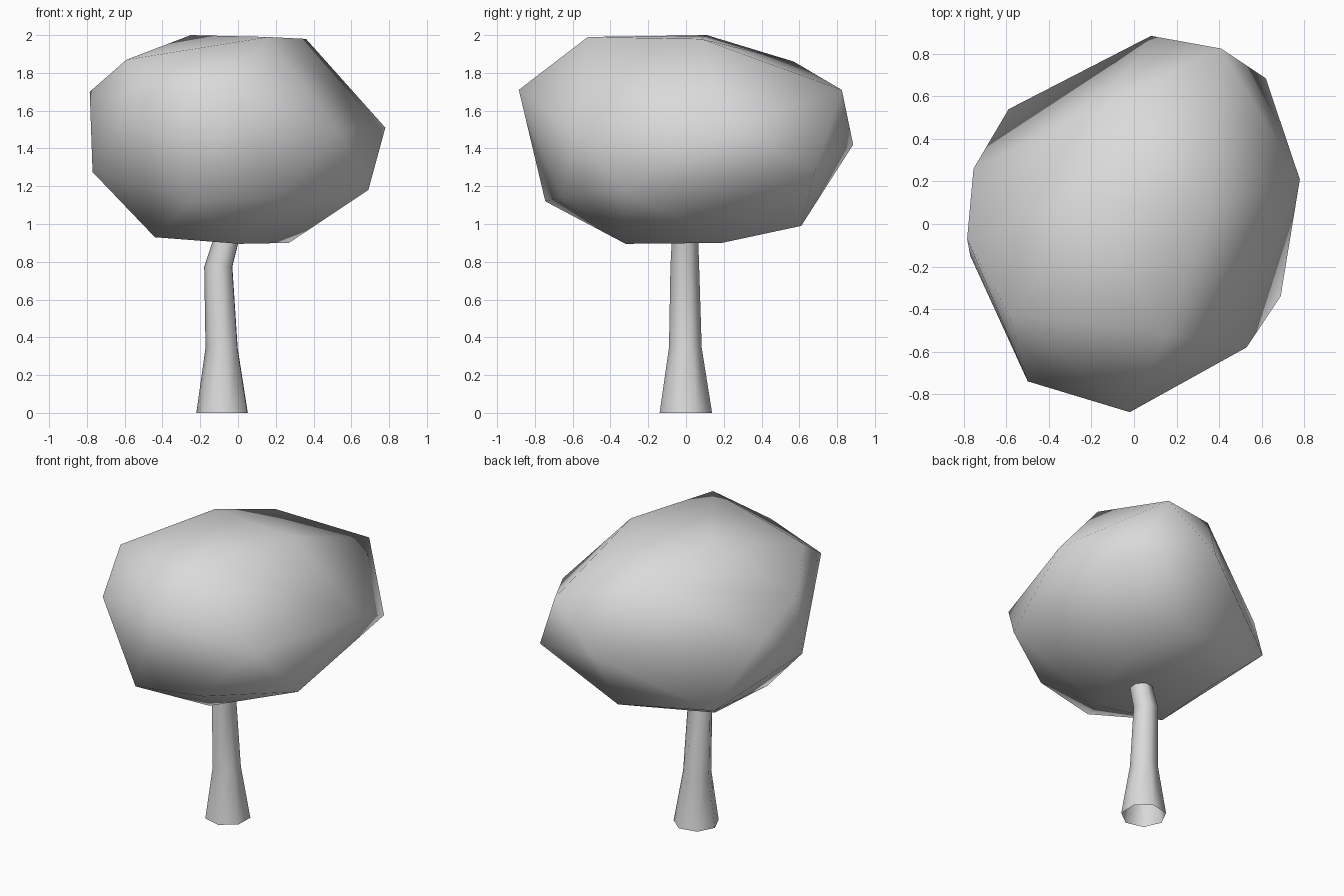
import bpy, bmesh, math

cube = bpy.data.objects.get("Cube")
if cube:
    bpy.data.objects.remove(cube, do_unlink=True)

# One pale grey for the whole tree
grey = bpy.data.materials.new("pale_grey")
grey.use_nodes = True
colour = (0.7, 0.7, 0.7, 1.0)
grey.diffuse_color = colour
bsdf = next(n for n in grey.node_tree.nodes if n.type == 'BSDF_PRINCIPLED')
bsdf.inputs["Base Color"].default_value = colour
bsdf.inputs["Roughness"].default_value = 0.8


def finish(name, bm):
    """Turn a bmesh into a smooth shaded grey object."""
    for f in bm.faces:
        f.smooth = True
    mesh = bpy.data.meshes.new(name)
    bm.to_mesh(mesh)
    bm.free()
    mesh.materials.append(grey)
    obj = bpy.data.objects.new(name, mesh)
    bpy.context.scene.collection.objects.link(obj)
    return obj


# Canopy: irregular boulder shape, the convex hull of its corners
corners = [
    # crown
    (-0.25, 0.11, 2.0), (0.36, 0.08, 1.98), (0.16, -0.52, 1.99),
    (-0.12, 0.57, 1.86), (-0.59, -0.42, 1.87),
    # upper girth
    (0.41, 0.825, 1.71), (-0.02, -0.885, 1.71), (-0.785, -0.07, 1.70),
    (-0.50, -0.74, 1.66), (-0.755, 0.26, 1.52), (0.78, 0.21, 1.51),
    (0.53, -0.58, 1.49), (0.08, 0.885, 1.42),
    # lower girth
    (0.62, 0.685, 1.29), (-0.77, -0.15, 1.275), (0.69, -0.34, 1.18),
    (0.20, -0.66, 1.14), (-0.25, -0.745, 1.12), (-0.59, 0.54, 1.10),
    # underside
    (0.085, 0.61, 0.99), (-0.44, -0.25, 0.93), (-0.40, 0.26, 0.93),
    (0.27, 0.19, 0.90), (0.01, -0.32, 0.895),
]
bm = bmesh.new()
for c in corners:
    bm.verts.new(c)
bmesh.ops.convex_hull(bm, input=bm.verts[:])
bmesh.ops.recalc_face_normals(bm, faces=bm.faces[:])
finish("canopy", bm)

# Trunk: seven-sided tapering tube, bent near the top, open at the base
SIDES = 7
rings = [  # centre x, centre y, z, radius
    (-0.078, 0.0, 0.0, 0.1425),
    (-0.083, -0.003, 0.345, 0.089),
    (-0.101, -0.006, 0.775, 0.078),
    (-0.035, -0.004, 1.0, 0.068),
]
bm = bmesh.new()
loops = []
for cx, cy, z, r in rings:
    loop = []
    for i in range(SIDES):
        a = math.radians(230) + 2 * math.pi * i / SIDES
        loop.append(bm.verts.new((cx + r * math.cos(a), cy + r * math.sin(a), z)))
    loops.append(loop)
for low, high in zip(loops, loops[1:]):
    for i in range(SIDES):
        j = (i + 1) % SIDES
        bm.faces.new((low[i], low[j], high[j], high[i]))
finish("trunk", bm)
